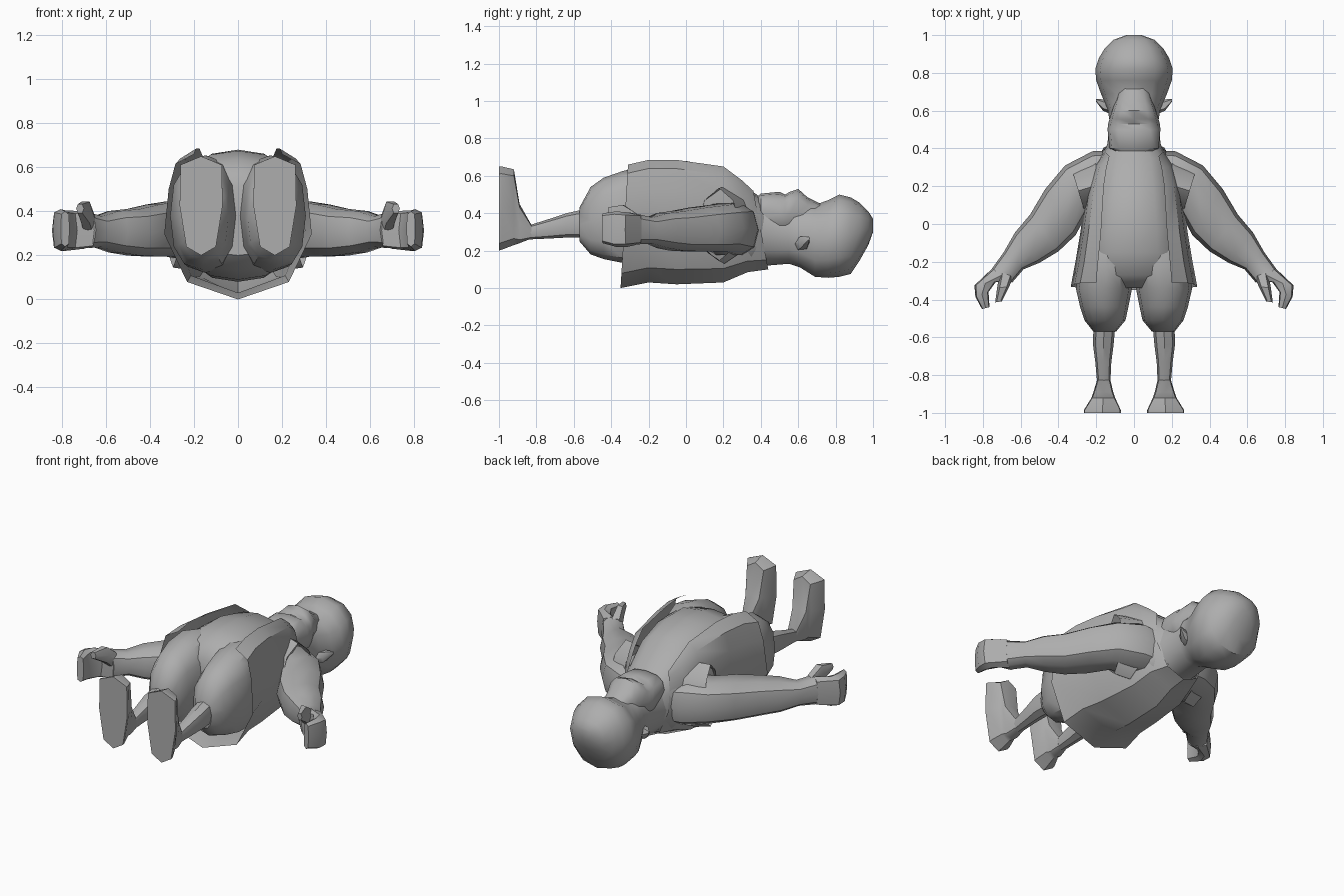
import bpy, bmesh, math

grey = bpy.data.materials.new("plain_grey")
grey.diffuse_color = (0.42, 0.42, 0.42, 1)


def finish(name, bm, mirror=False, angle=40):
    """Turn a bmesh into a shaded, optionally mirrored object."""
    bmesh.ops.recalc_face_normals(bm, faces=bm.faces)
    me = bpy.data.meshes.new(name)
    bm.to_mesh(me)
    bm.free()
    me.materials.append(grey)
    ob = bpy.data.objects.new(name, me)
    bpy.context.collection.objects.link(ob)
    bpy.ops.object.select_all(action='DESELECT')
    ob.select_set(True)
    bpy.context.view_layer.objects.active = ob
    bpy.ops.object.shade_smooth_by_angle(angle=math.radians(angle))
    if mirror:
        mod = ob.modifiers.new("mirror", 'MIRROR')
        mod.use_mirror_merge = False
    return ob


def bridge(bm, rings, closed=True):
    for a, b in zip(rings, rings[1:]):
        n = len(a)
        for i in range(n if closed else n - 1):
            j = (i + 1) % n
            bm.faces.new((a[i], a[j], b[j], b[i]))


def loft(name, sections, n=10, e=0.8, cap=True, mirror=False, angle=40):
    """Section: x1, y1, x2, y2 of the two sides, low z, high z, optional taper."""
    bm = bmesh.new()
    rings = []
    for x1, y1, x2, y2, z0, z1, *t in sections:
        taper = t[0] if t else 0
        ring = []
        for i in range(n):
            a = 2 * math.pi * i / n
            c, s = (math.copysign(abs(f) ** e, f) for f in (math.cos(a), math.sin(a)))
            c *= 1 + taper * s
            ring.append(bm.verts.new(((x1 + x2) / 2 + c * (x1 - x2) / 2,
                                      (y1 + y2) / 2 + c * (y1 - y2) / 2,
                                      (z0 + z1) / 2 + s * (z1 - z0) / 2)))
        rings.append(ring)
    bridge(bm, rings)
    if cap:
        bm.faces.new(rings[0])
        bm.faces.new(rings[-1])
    return finish(name, bm, mirror, angle)


def trunk(name, rows, **kw):
    """Centred loft along y: y, half width, low z, high z."""
    return loft(name, [(w, y, -w, y, a, b) for y, w, a, b in rows], **kw)


# Torso with round belly
trunk("torso", [(0.42, 0.135, 0.13, 0.47), (0.35, 0.19, 0.11, 0.52),
                (0.2, 0.22, 0.08, 0.635), (0.0, 0.255, 0.08, 0.68),
                (-0.15, 0.27, 0.09, 0.675), (-0.27, 0.27, 0.13, 0.635),
                (-0.34, 0.2, 0.2, 0.55)], n=16)

# Neck and bald skull
trunk("head", [(0.36, 0.16, 0.13, 0.47), (0.43, 0.14, 0.12, 0.47),
               (0.55, 0.13, 0.13, 0.46), (0.61, 0.14, 0.11, 0.45),
               (0.69, 0.175, 0.06, 0.445), (0.76, 0.2, 0.055, 0.47),
               (0.82, 0.205, 0.06, 0.5), (0.88, 0.185, 0.075, 0.485),
               (0.93, 0.155, 0.15, 0.455), (0.975, 0.11, 0.23, 0.41),
               (1.0, 0.04, 0.3, 0.37)], n=12, e=0.9)

# Long face: chin, mouth crease, nose and brow
trunk("face", [(0.36, 0.07, 0.4, 0.47), (0.4, 0.13, 0.33, 0.505),
               (0.5, 0.14, 0.28, 0.515), (0.53, 0.137, 0.28, 0.5),
               (0.555, 0.13, 0.28, 0.515), (0.6, 0.115, 0.28, 0.53),
               (0.65, 0.1, 0.28, 0.485), (0.72, 0.08, 0.28, 0.45)], n=12, e=0.75)

# Pointed ears
loft("ears", [(0.12, 0.66, 0.12, 0.58, 0.2, 0.27), (0.165, 0.66, 0.165, 0.6, 0.21, 0.28),
              (0.202, 0.662, 0.202, 0.65, 0.255, 0.275)], n=6, mirror=True)

# Baggy shorts
loft("shorts", [(0.25, -0.08, 0.02, -0.08, 0.12, 0.62),
                (0.29, -0.22, 0.005, -0.22, 0.12, 0.655),
                (0.308, -0.34, 0.01, -0.34, 0.135, 0.625),
                (0.285, -0.44, 0.03, -0.44, 0.155, 0.59),
                (0.262, -0.51, 0.045, -0.51, 0.18, 0.54),
                (0.215, -0.57, 0.095, -0.57, 0.25, 0.43)], n=12, mirror=True)

# Calves
loft("calves", [(0.215, -0.55, 0.1, -0.55, 0.27, 0.42),
                (0.217, -0.64, 0.108, -0.64, 0.27, 0.40),
                (0.205, -0.73, 0.12, -0.73, 0.265, 0.37),
                (0.195, -0.84, 0.125, -0.84, 0.26, 0.335)], n=8, mirror=True)

# Upright feet with flared flat soles
loft("feet", [(0.195, -0.825, 0.125, -0.825, 0.265, 0.335),
              (0.215, -0.89, 0.11, -0.89, 0.24, 0.45, 0.1),
              (0.225, -0.92, 0.1, -0.92, 0.23, 0.635, 0.15),
              (0.265, -0.985, 0.07, -0.985, 0.205, 0.65, 0.2),
              (0.265, -1.0, 0.07, -1.0, 0.2, 0.65, 0.2)], n=8, e=0.55, mirror=True)

# Arms running into curled fingers
loft("arms", [(0.13, 0.39, 0.15, 0.1, 0.17, 0.44),
              (0.22, 0.385, 0.22, 0.07, 0.17, 0.46),
              (0.365, 0.31, 0.25, 0.05, 0.19, 0.45),
              (0.47, 0.185, 0.31, -0.06, 0.19, 0.435),
              (0.55, 0.05, 0.40, -0.145, 0.195, 0.415),
              (0.63, -0.045, 0.5, -0.205, 0.21, 0.405),
              (0.69, -0.15, 0.585, -0.24, 0.235, 0.38),
              (0.755, -0.24, 0.645, -0.31, 0.23, 0.4)], n=10, mirror=True)
loft("fingers", [(0.75, -0.235, 0.65, -0.305, 0.23, 0.4),
                 (0.845, -0.325, 0.73, -0.305, 0.22, 0.405),
                 (0.84, -0.385, 0.77, -0.36, 0.22, 0.41),
                 (0.805, -0.45, 0.765, -0.44, 0.24, 0.4)], n=8, e=0.5, mirror=True)
loft("thumbs", [(0.71, -0.25, 0.64, -0.28, 0.28, 0.40),
                (0.725, -0.34, 0.66, -0.33, 0.34, 0.45),
                (0.735, -0.415, 0.70, -0.41, 0.39, 0.435)], n=6, mirror=True)

# Open vest wrapped around the back: y at back, y at front, width, low z, high z, edge x
vest_rows = [(0.44, 0.36, 0.16, 0.1, 0.52, 0.13), (0.33, 0.3, 0.215, 0.085, 0.575, 0.145),
             (0.2, 0.2, 0.25, 0.03, 0.65, 0.16), (-0.05, -0.05, 0.285, 0.02, 0.685, 0.175),
             (-0.2, -0.2, 0.31, 0.03, 0.685, 0.19), (-0.35, -0.31, 0.335, 0.0, 0.66, 0.2)]
half = [(0, 0), (0.69, 0.12), (1, 0.45), (0.94, 0.76), (0.85, 0.93)]
bm = bmesh.new()
rings = []
for yb, yf, w, z0, z1, edge in vest_rows:
    right = [(fx * w, fz) for fx, fz in half] + [(edge, 1)]
    profile = [(-x, f) for x, f in reversed(right[1:])] + right
    rings.append([bm.verts.new((x, yb + (yf - yb) * f, z0 + (z1 - z0) * f))
                  for x, f in profile])
bridge(bm, rings, closed=False)
finish("vest", bm)

# Flared armholes of the vest
loft("armholes", [(0.2, 0.36, 0.2, 0.05, 0.13, 0.54), (0.33, 0.29, 0.26, 0.06, 0.145, 0.535)],
     n=8, e=1.2, cap=False, mirror=True)
